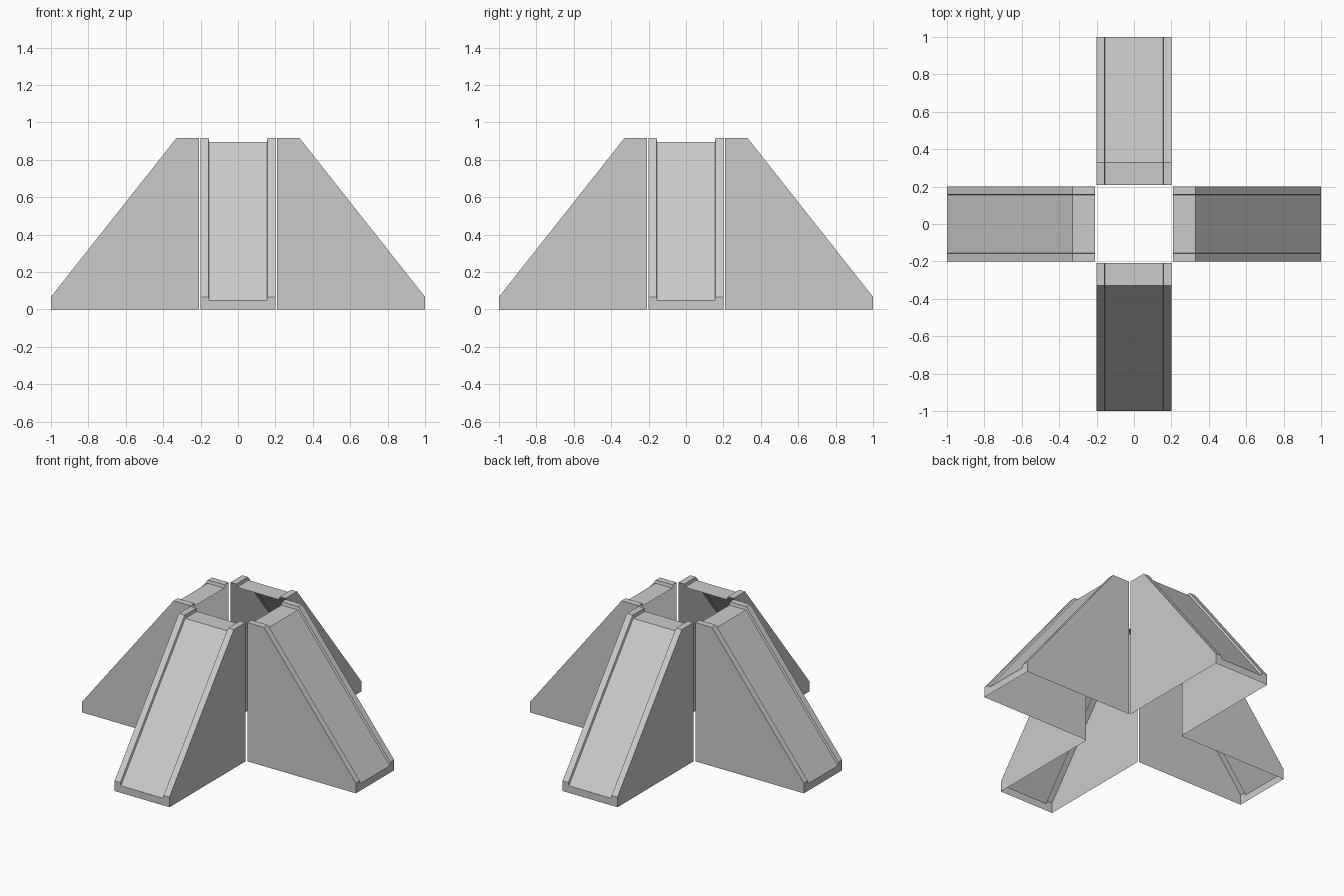
import bpy, bmesh
from math import pi
from mathutils import Matrix

if "Cube" in bpy.data.objects:
    bpy.data.objects.remove(bpy.data.objects["Cube"])

# slope path (distance from centre, height) and cross-section (sideways, drop)
PATH = [(1.0, 0.067), (0.33, 0.915), (0.208, 0.915)]
HALF = [(0.2, 0.0), (0.158, 0.0), (0.154, -0.02)]
SECTION = [(-y, d) for y, d in HALF] + [(y, d) for y, d in reversed(HALF)]


def make_ramp(name, angle):
    bm = bmesh.new()
    # railed deck lofted along the slope
    rows = [[bm.verts.new((r, y, z + d)) for y, d in SECTION] for r, z in PATH]
    for a, b in zip(rows, rows[1:]):
        for i in range(len(SECTION) - 1):
            bm.faces.new((a[i], a[i + 1], b[i + 1], b[i]))
    # side walls, open at the bottom and back
    feet = []
    for i, y in ((0, -0.2), (-1, 0.2)):
        foot = bm.verts.new((PATH[0][0], y, 0))
        back = bm.verts.new((PATH[-1][0], y, 0))
        wall = [back, foot] + [row[i] for row in rows]
        bm.faces.new(wall if y < 0 else wall[::-1])
        feet.append(foot)
    # notched end lip
    bm.faces.new([feet[0], feet[1]] + rows[0][::-1])
    bm.transform(Matrix.Rotation(angle, 4, 'Z'))
    mesh = bpy.data.meshes.new(name)
    bm.to_mesh(mesh)
    bm.free()
    bpy.context.collection.objects.link(bpy.data.objects.new(name, mesh))


# four ramps around an open square centre
for k, side in enumerate(("right", "back", "left", "front")):
    make_ramp(side + "_ramp", k * pi / 2)
